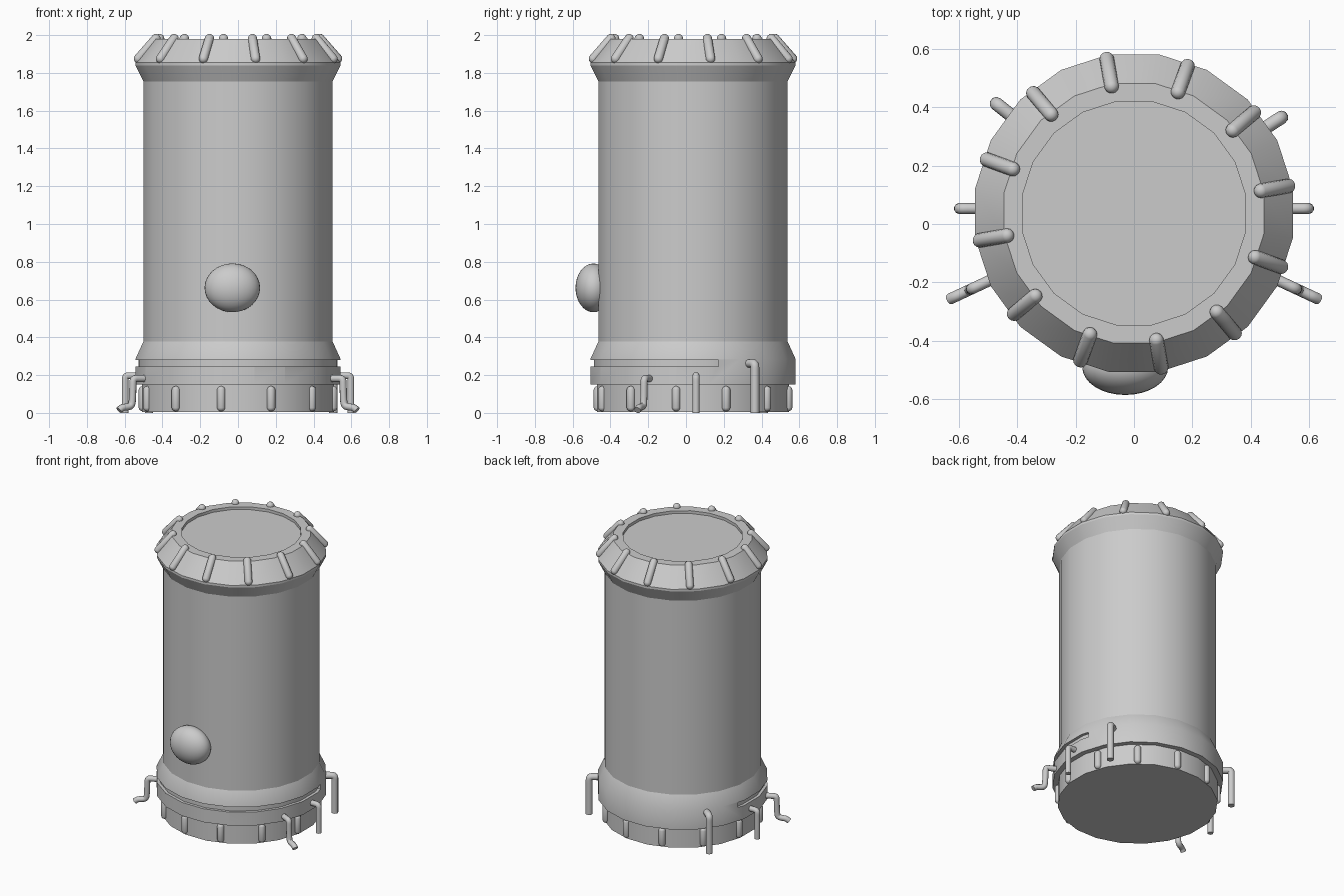
import bpy, bmesh
from math import sin, cos, radians, pi
from mathutils import Vector, Matrix

if "Cube" in bpy.data.objects:
    bpy.data.objects.remove(bpy.data.objects["Cube"])

CY = 0.037      # the canister axis sits slightly behind the origin
SIDES = 20


def polar(r, deg, z):
    a = radians(deg)
    return Vector((r * cos(a), CY + r * sin(a), z))


def make_object(name, bm):
    bmesh.ops.recalc_face_normals(bm, faces=bm.faces)
    me = bpy.data.meshes.new(name)
    bm.to_mesh(me)
    bm.free()
    ob = bpy.data.objects.new(name, me)
    bpy.context.collection.objects.link(ob)
    return ob


def activate(ob):
    bpy.ops.object.select_all(action='DESELECT')
    ob.select_set(True)
    bpy.context.view_layer.objects.active = ob


def smooth(ob, deg=25):
    activate(ob)
    bpy.ops.object.shade_smooth_by_angle(angle=radians(deg))


def lathe(profile, closed=False, cut_y=None):
    """Turn (radius, z) points round the axis; open ends are capped flat."""
    bm = bmesh.new()
    rings = [[bm.verts.new(polar(r, 9 + 360 * i / SIDES, z)) for i in range(SIDES)]
             for r, z in profile]
    pairs = list(zip(rings, rings[1:]))
    if closed:
        pairs.append((rings[-1], rings[0]))
    else:
        bm.faces.new(rings[0])
        bm.faces.new(rings[-1])
    for a, b in pairs:
        for i in range(SIDES):
            j = (i + 1) % SIDES
            bm.faces.new((a[i], a[j], b[j], b[i]))
    if cut_y is not None:
        bmesh.ops.bisect_plane(bm, geom=bm.verts[:] + bm.edges[:] + bm.faces[:],
                               plane_co=(0, cut_y, 0), plane_no=(0, 1, 0), clear_outer=True)
        bmesh.ops.holes_fill(bm, edges=[e for e in bm.edges if e.is_boundary])
    return bm


def rib_ring(name, start_deg, low, high, radius):
    """Twelve capsules round the axis, each from (radius, z) low to high."""
    bm = bmesh.new()
    for k in range(12):
        a = polar(*(low[0], start_deg + 30 * k, low[1]))
        b = polar(*(high[0], start_deg + 30 * k, high[1]))
        half = (b - a).length / 2 - radius
        verts = bmesh.ops.create_uvsphere(bm, u_segments=12, v_segments=9, radius=radius)['verts']
        for v in verts:
            v.co.z += half if v.co.z > 0 else -half
        rot = (b - a).to_track_quat('Z', 'Y').to_matrix().to_4x4()
        bmesh.ops.transform(bm, matrix=Matrix.Translation((a + b) / 2) @ rot, verts=verts)
    smooth(make_object(name, bm), 40)


def pipe(name, deg, path, radius, dy=0.0):
    """Bent tube whose (radius, z) path lies in one radial plane."""
    cu = bpy.data.curves.new(name, 'CURVE')
    cu.dimensions = '3D'
    cu.bevel_depth = radius
    cu.bevel_resolution = 3
    cu.use_fill_caps = True
    sp = cu.splines.new('NURBS')
    sp.points.add(len(path) - 1)
    for p, (r, z) in zip(sp.points, path):
        v = polar(r, deg, z)
        p.co = (v.x, v.y + dy, v.z, 1)
    sp.order_u = 3
    sp.use_endpoint_u = True
    sp.resolution_u = 4
    ob = bpy.data.objects.new(name, cu)
    bpy.context.collection.objects.link(ob)
    activate(ob)
    bpy.ops.object.convert(target='MESH')
    smooth(bpy.context.view_layer.objects.active, 40)


# Base drum and main body
smooth(make_object("base_drum", lathe([(0.515, 0.005), (0.515, 0.16)])))
smooth(make_object("body", lathe([(0.507, 0.15), (0.507, 1.78)])))

# Lower collar with a slot round its front half
collar = make_object("lower_collar", lathe(
    [(0.48, 0.15), (0.55, 0.15), (0.55, 0.285), (0.507, 0.378), (0.48, 0.378)], closed=True))
cutter = make_object("slot_cutter", lathe(
    [(0.53, 0.245), (0.65, 0.245), (0.65, 0.281), (0.53, 0.281)], closed=True, cut_y=0.172))
cutter.hide_render = True
mod = collar.modifiers.new("slot", 'BOOLEAN')
mod.operation = 'DIFFERENCE'
mod.solver = 'EXACT'
mod.object = cutter
activate(collar)
bpy.ops.object.modifier_apply(modifier="slot")
bpy.data.objects.remove(cutter)
smooth(collar)

# Flared cap with a shallow recessed lid
smooth(make_object("top_cap", lathe(
    [(0.48, 1.755), (0.507, 1.755), (0.55, 1.84), (0.55, 1.855), (0.45, 1.98),
     (0.387, 1.98), (0.387, 1.96)])))

# Grip ribs on cap and base
rib_ring("cap_ribs", 10, (0.552, 1.857), (0.425, 2.0), 0.025)
rib_ring("base_ribs", 20, (0.511, 0.008), (0.511, 0.142), 0.023)

# Front dome
bm = bmesh.new()
bmesh.ops.create_uvsphere(bm, u_segments=32, v_segments=16, radius=1)
bmesh.ops.transform(bm, matrix=Matrix.Translation((-0.03, -0.49, 0.662))
                    @ Matrix.Diagonal((0.147, 0.095, 0.129, 1)), verts=bm.verts)
smooth(make_object("front_dome", bm), 40)

# Pipes: straight at the sides, tall at the back, S-bent at the front
side = [(0.51, 0.197), (0.56, 0.197), (0.597, 0.197), (0.597, 0.16), (0.597, 0.0)]
back = [(0.50, 0.262), (0.56, 0.262), (0.602, 0.262), (0.602, 0.22), (0.602, 0.0)]
s_bend = [(0.51, 0.182), (0.58, 0.182), (0.612, 0.182), (0.614, 0.15), (0.616, 0.07),
          (0.622, 0.035), (0.66, 0.03), (0.678, 0.028), (0.695, 0.014)]
for label, right in (("right", True), ("left", False)):
    pipe(label + "_side_pipe", 0 if right else 180, side, 0.019, dy=0.016)
    pipe(label + "_back_pipe", 33 if right else 141.5, back, 0.023)
    pipe(label + "_front_pipe", -25 if right else 205, s_bend, 0.019)
